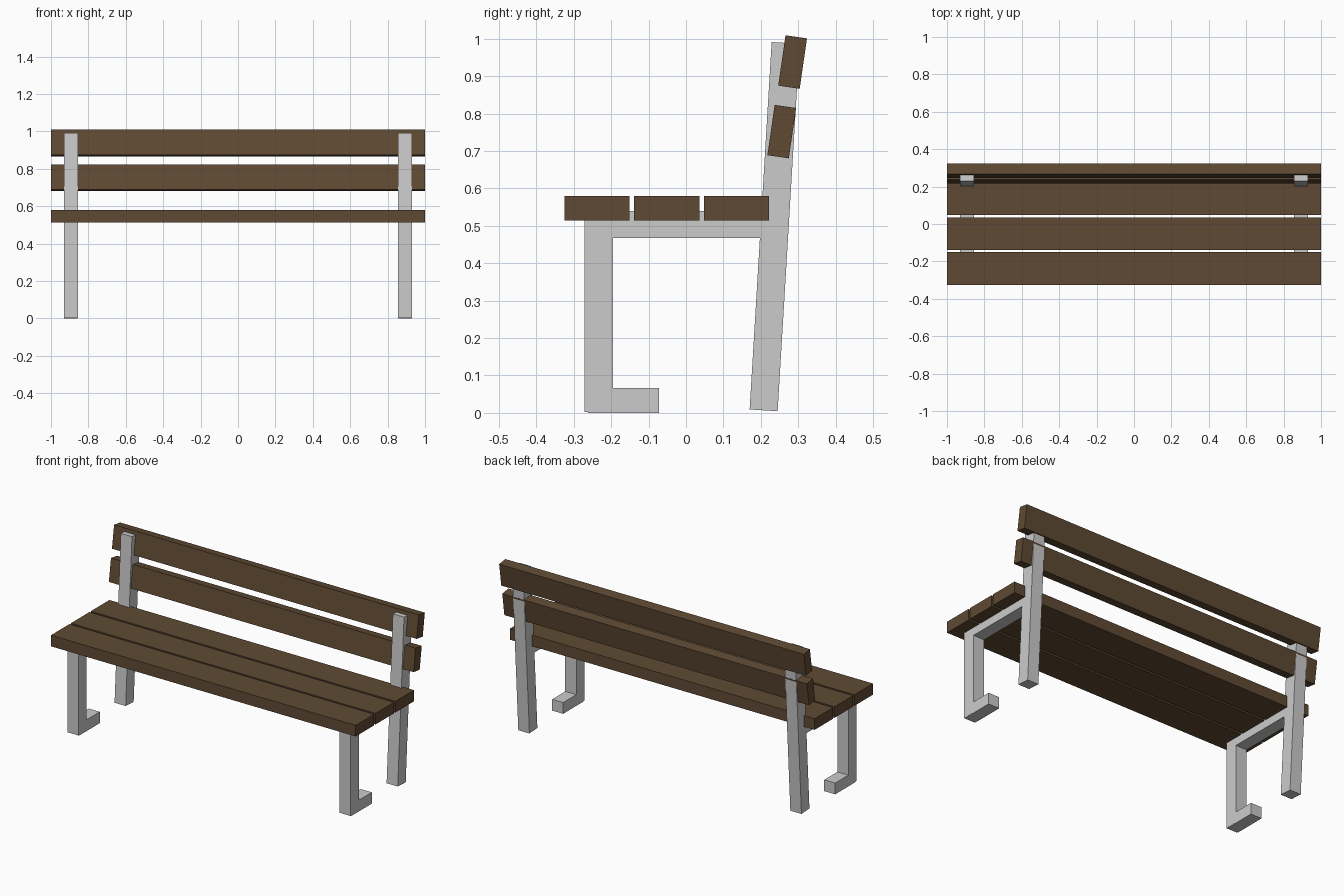
import bpy
import math

if "Cube" in bpy.data.objects:
    bpy.data.objects.remove(bpy.data.objects["Cube"])

wood = bpy.data.materials.new("brown_wood")
wood.diffuse_color = (0.115, 0.068, 0.033, 1)
wood.use_nodes = True
wood.node_tree.nodes["Principled BSDF"].inputs["Base Color"].default_value = wood.diffuse_color


def box(name, center, size, lean=0.0, mat=None):
    """Box with its scale applied, leaning back by the given degrees."""
    bpy.ops.mesh.primitive_cube_add(size=1, location=center)
    ob = bpy.context.object
    ob.name = name
    ob.scale = size
    bpy.ops.object.transform_apply(location=False, rotation=False, scale=True)
    ob.rotation_euler.x = -math.radians(lean)
    if mat:
        ob.data.materials.append(mat)
    return ob


def span(name, x, width, y0, y1, z0, z1, mat=None):
    """Upright box given by its y and z limits."""
    return box(name, (x, (y0 + y1) / 2, (z0 + z1) / 2),
               (width, y1 - y0, z1 - z0), mat=mat)


# Metal frame at each end
W = 0.073
for side, x in (("left", -0.893), ("right", 0.893)):
    span(f"front_leg_{side}", x, W, -0.272, -0.195, 0.003, 0.54)
    span(f"foot_{side}", x, W - 0.001, -0.262, -0.072, 0.0, 0.067)
    span(f"seat_rail_{side}", x, W, -0.195, 0.215, 0.467, 0.54)
    box(f"back_leg_{side}", (x, 0.237, 0.498), (W, 0.075, 0.984), lean=3.43)

# Seat slats
for i in range(3):
    y = -0.238 + i * 0.1865
    span(f"seat_slat_{i + 1}", 0, 2.0, y - 0.087, y + 0.087, 0.514, 0.58, wood)

# Backrest slats
for name, y, z in (("lower", 0.256, 0.752), ("upper", 0.285, 0.938)):
    box(f"back_slat_{name}", (0, y, z), (2.0, 0.058, 0.136), lean=8.2, mat=wood)
